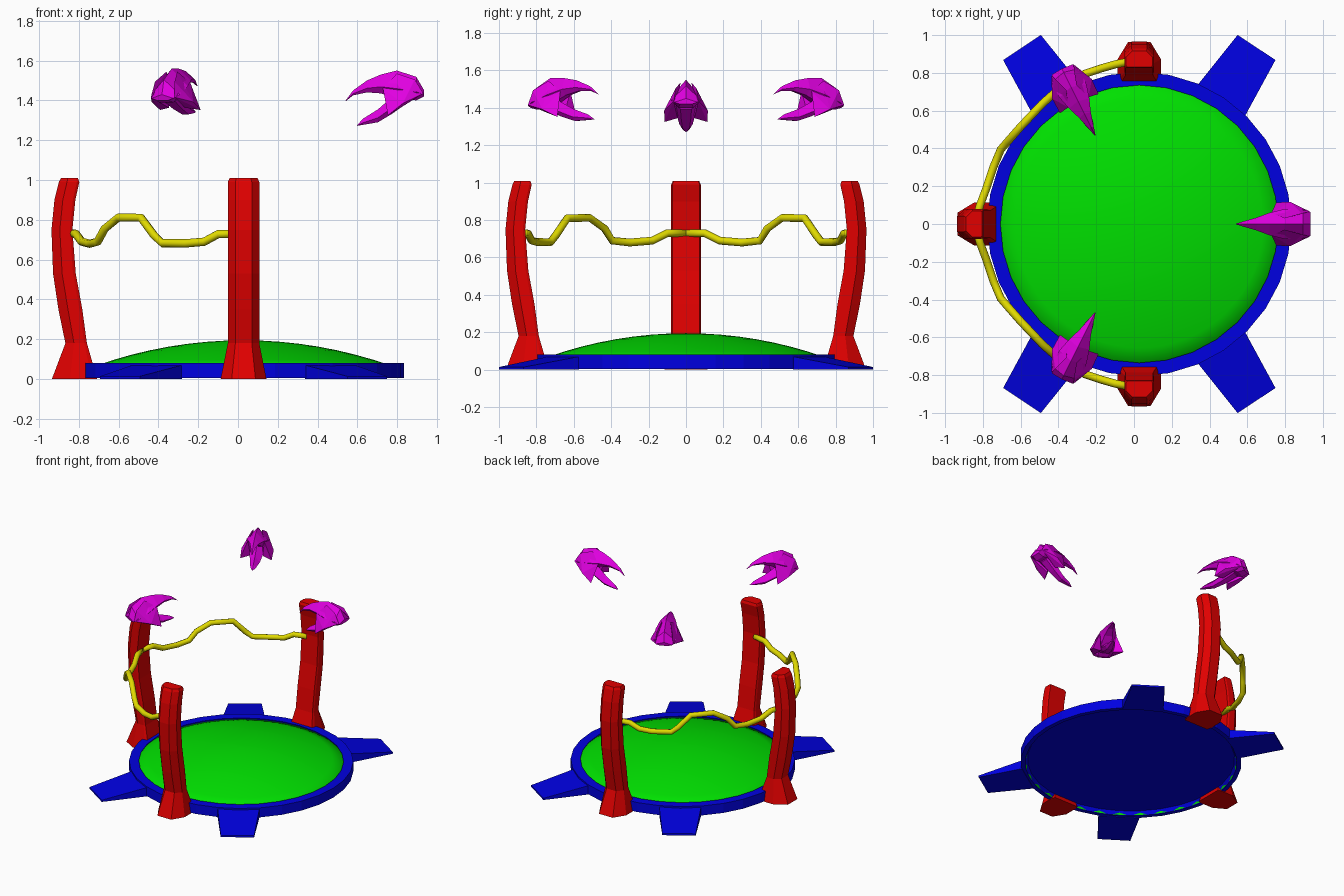
import bpy, bmesh
from math import sin, cos, pi, radians
from mathutils import Matrix, Vector

if "Cube" in bpy.data.objects:
    bpy.data.objects.remove(bpy.data.objects["Cube"])

CX = 0.028  # centre of the round platform


def material(name, rgb):
    m = bpy.data.materials.new(name)
    m.diffuse_color = (*rgb, 1)
    m.use_nodes = True
    m.node_tree.nodes["Principled BSDF"].inputs["Base Color"].default_value = m.diffuse_color
    return m


RED = material("red", (0.75, 0.0, 0.0))
BLUE = material("blue", (0.0, 0.0, 0.75))
GREEN = material("green", (0.0, 0.75, 0.0))
YELLOW = material("yellow", (0.75, 0.7, 0.0))
MAGENTA = material("magenta", (0.75, 0.0, 0.75))


def finish(bm, name, mat, matrix=Matrix.Identity(4), smooth=False):
    bmesh.ops.remove_doubles(bm, verts=bm.verts, dist=1e-5)
    bmesh.ops.recalc_face_normals(bm, faces=bm.faces)
    bm.transform(Matrix.Translation((CX, 0, 0)) @ matrix)
    me = bpy.data.meshes.new(name)
    bm.to_mesh(me)
    bm.free()
    me.materials.append(mat)
    if smooth:
        for p in me.polygons:
            p.use_smooth = True
    ob = bpy.data.objects.new(name, me)
    bpy.context.collection.objects.link(ob)
    return ob


def loft(bm, sections, closed=False, cap=True):
    """Skin a row of equal-sized rings."""
    rings = [[bm.verts.new(p) for p in s] for s in sections]
    pairs = list(zip(rings, rings[1:]))
    if closed:
        pairs.append((rings[-1], rings[0]))
    for a, b in pairs:
        n = len(a)
        for i in range(n):
            j = (i + 1) % n
            bm.faces.new((a[i], a[j], b[j], b[i]))
    if cap and not closed:
        bm.faces.new(rings[0])
        bm.faces.new(rings[-1])


def hull(bm, points):
    verts = [bm.verts.new(p) for p in points]
    bmesh.ops.convex_hull(bm, input=verts)


def circle(r, z, n):
    return [(r * cos(2 * pi * i / n), r * sin(2 * pi * i / n), z) for i in range(n)]


def turn(deg):
    return Matrix.Rotation(radians(deg), 4, 'Z')


# Platform ring
bm = bmesh.new()
loft(bm, [circle(r, z, 32) for r, z in
          ((0.805, 0.005), (0.805, 0.08), (0.735, 0.08), (0.772, 0.005))], closed=True)
finish(bm, "platform_ring", BLUE)

# Shallow domed floor with a short skirt
R = (0.705 ** 2 + 0.115 ** 2) / (2 * 0.115)
rows = [circle(0.768, 0.008, 64)]
for i in range(9):
    r = 0.748 * (1 - i / 8) + 0.001
    rows.append(circle(r, 0.195 - R + (R * R - r * r) ** 0.5, 64))
bm = bmesh.new()
loft(bm, rows, cap=False)
bm.faces.new(bm.verts[-64:])
finish(bm, "domed_floor", GREEN, smooth=True)

# Underside plate, slightly recessed
bm = bmesh.new()
loft(bm, [circle(0.755, z, 32) for z in (0.035, 0.045)])
finish(bm, "underside_plate", BLUE)

# Four wedge feet
for k, a in enumerate((56.4, 123.6, 236.4, 303.6)):
    bm = bmesh.new()
    loft(bm, [[(r, -w, 0), (r, w, 0), (r, w, h), (r, -w, h)]
              for r, w, h in ((0.785, 0.15, 0.07), (1.122, 0.12, 0.014))])
    finish(bm, f"foot_{k + 1}", BLUE, turn(a))

# Three curved posts: height, inner radius, outer radius, half width
POST = ((0, 0.735, 0.963, 0.115), (0.18, 0.787, 0.895, 0.079),
        (0.35, 0.81, 0.93, 0.079), (0.53, 0.843, 0.957, 0.079),
        (0.75, 0.86, 0.965, 0.079), (0.9, 0.845, 0.95, 0.079),
        (0.99, 0.825, 0.928, 0.079), (1.01, 0.832, 0.917, 0.07))
SHAPE = ((0, 0.92), (0.12, 1), (0.6, 1), (1, 0.52))
OUTLINE = SHAPE + tuple((u, -v) for u, v in reversed(SHAPE))
for name, a in (("back_post", 90), ("left_post", 180), ("front_post", 270)):
    bm = bmesh.new()
    loft(bm, [[(ri + u * (ro - ri), v * w, z) for u, v in OUTLINE]
              for z, ri, ro, w in POST])
    finish(bm, name, RED, turn(a))

# Two wavy cables between the posts
CABLE = ((0.0, 0.865, 0.73), (-0.10, 0.845, 0.728), (-0.17, 0.825, 0.69),
         (-0.26, 0.795, 0.682), (-0.38, 0.725, 0.682), (-0.42, 0.695, 0.72),
         (-0.487, 0.635, 0.81), (-0.60, 0.515, 0.812),
         (-0.67, 0.435, 0.755), (-0.705, 0.395, 0.69), (-0.745, 0.30, 0.68),
         (-0.785, 0.18, 0.69), (-0.815, 0.10, 0.73), (-0.845, 0.0, 0.73))
for name, s in (("back_cable", 1), ("front_cable", -1)):
    pts = [Vector((x - CX, y * s, z)) for x, y, z in CABLE]
    rings = []
    for i, p in enumerate(pts):
        t = (pts[min(i + 1, len(pts) - 1)] - pts[max(i - 1, 0)]).normalized()
        side = t.cross(Vector((0, 0, 1))).normalized()
        up = side.cross(t)
        rings.append([p + 0.021 * (cos(k * pi / 4) * side + sin(k * pi / 4) * up)
                      for k in range(8)])
    bm = bmesh.new()
    loft(bm, rings)
    finish(bm, name, YELLOW, smooth=True)

# Hooked claws: radius, top, bottom, half width
UPPER = ((0.512, 1.398, 1.395, 0.002), (0.55, 1.45, 1.425, 0.014),
         (0.62, 1.5, 1.44, 0.034), (0.69, 1.53, 1.435, 0.06),
         (0.77, 1.55, 1.41, 0.08), (0.868, 1.518, 1.40, 0.08),
         (0.907, 1.45, 1.42, 0.062))
LOWER = ((0.57, 1.275, 1.272, 0.004), (0.60, 1.308, 1.277, 0.02),
         (0.675, 1.355, 1.29, 0.036), (0.75, 1.42, 1.335, 0.05),
         (0.83, 1.46, 1.395, 0.06))
CHEEK = ((0.77, 0.03, 1.535), (0.86, 0.055, 1.505), (0.903, 0.066, 1.435),
         (0.80, 0.117, 1.385), (0.725, 0.114, 1.325), (0.76, 0.045, 1.345),
         (0.70, 0.06, 1.46))


def claw_section(x, top, bot, w):
    m = bot + 0.35 * (top - bot)
    return [(x, 0, top), (x, w, m), (x, w / 2, bot), (x, -w / 2, bot), (x, -w, m)]


pivot = Matrix.Translation((0.8, 0, 1.45))
for name, a, pitch in (("right_claw", 0, 0), ("back_claw", 116.5, 14), ("front_claw", 243.5, 14)):
    bm = bmesh.new()
    loft(bm, [claw_section(*s) for s in UPPER])
    loft(bm, [claw_section(*s) for s in LOWER])
    for s in (1, -1):
        hull(bm, [(x, y * s, z) for x, y, z in CHEEK])
    grow = Matrix.Translation((0.015 if pitch else 0, 0, 0.005 if pitch else 0))
    tilt = grow @ pivot @ Matrix.Rotation(radians(pitch), 4, 'Y') @ pivot.inverted()
    finish(bm, name, MAGENTA, turn(a) @ tilt)
